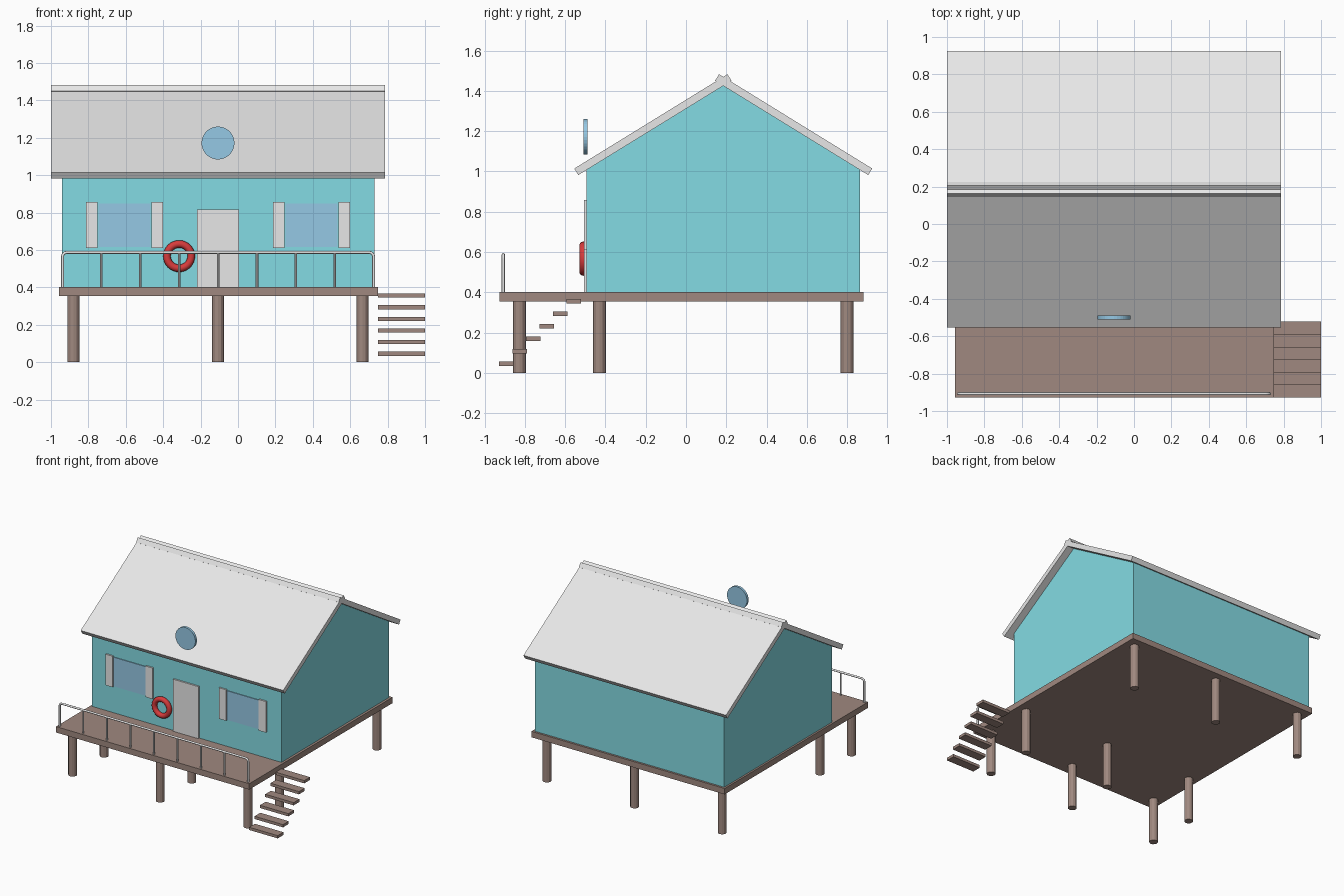
import bpy, bmesh, math
from mathutils import Matrix

if "Cube" in bpy.data.objects:
    bpy.data.objects.remove(bpy.data.objects["Cube"])

CX = -0.107  # centre line of the house


def material(name, rgb):
    m = bpy.data.materials.new(name)
    m.diffuse_color = (*rgb, 1)
    m.use_nodes = True
    m.node_tree.nodes["Principled BSDF"].inputs["Base Color"].default_value = m.diffuse_color
    return m


TURQ = material("turquoise", (0.23, 0.71, 0.77))
GREY = material("light grey", (0.8, 0.8, 0.8))
BROWN = material("wood brown", (0.35, 0.25, 0.215))
BLUE = material("glass blue", (0.30, 0.58, 0.78))
RED = material("red", (0.68, 0.045, 0.045))


def finish(name, bm, mat):
    bmesh.ops.recalc_face_normals(bm, faces=bm.faces)
    me = bpy.data.meshes.new(name)
    bm.to_mesh(me)
    bm.free()
    me.materials.append(mat)
    ob = bpy.data.objects.new(name, me)
    bpy.context.collection.objects.link(ob)
    return ob


def box(name, x0, x1, y0, y1, z0, z1, mat):
    bm = bmesh.new()
    bmesh.ops.create_cube(bm, size=1)
    for v in bm.verts:
        v.co.x = x0 if v.co.x < 0 else x1
        v.co.y = y0 if v.co.y < 0 else y1
        v.co.z = z0 if v.co.z < 0 else z1
    return finish(name, bm, mat)


def extrude_x(name, profile, x0, x1, mat):
    """Extrude a (y, z) profile along x."""
    bm = bmesh.new()
    f = bm.faces.new([bm.verts.new((x0, y, z)) for y, z in profile])
    r = bmesh.ops.extrude_face_region(bm, geom=[f])
    for v in r["geom"]:
        if isinstance(v, bmesh.types.BMVert):
            v.co.x = x1
    return finish(name, bm, mat)


def cylinder(name, loc, r, depth, sides, mat, rot=None):
    bm = bmesh.new()
    m = Matrix.Translation(loc) @ (rot or Matrix())
    bmesh.ops.create_cone(bm, cap_ends=True, segments=sides, radius1=r,
                          radius2=r, depth=depth, matrix=m)
    return finish(name, bm, mat)


# Deck and its nine stilts
box("deck", -0.957, 0.748, -0.927, 0.88, 0.355, 0.402, BROWN)
for x in (-0.88, CX, 0.666):
    for y in (-0.827, -0.43, 0.80):
        cylinder("stilt", (x, y, 0.178), 0.032, 0.356, 12, BROWN)

# Floating stair treads
for i in range(6):
    y, z = -0.557 - 0.067 * i, 0.356 - 0.0622 * i
    box("stair_tread", 0.749, 1.0, y - 0.036, y + 0.036, z - 0.011, z + 0.011, BROWN)

# House body with gable ends
RY, RZ = 0.185, 1.425
extrude_x("house_walls", [(-0.494, 0.40), (0.864, 0.40), (0.864, 1.007),
                          (RY, RZ), (-0.494, 1.007)], -0.942, 0.729, TURQ)

# Roof slabs that cross at the ridge
a = math.atan2(RZ - 1.007, RY + 0.494)
c, s, T = math.cos(a), math.sin(a), 0.038
for side, name in ((1, "roof_front"), (-1, "roof_back")):
    pts = []
    for along, up in ((-0.845, 0), (0.048, 0), (0.048, T), (-0.845, T)):
        pts.append((RY + side * (along * c - up * s), RZ + along * s + up * c))
    extrude_x(name, pts, -1.0, 0.787, GREY)

# Door, windows and shutters
box("door", CX - 0.112, CX + 0.112, -0.507, -0.49, 0.402, 0.817, GREY)
for sgn in (-1, 1):
    wx = CX + sgn * 0.5
    box("window", wx - 0.14, wx + 0.14, -0.500, -0.492, 0.616, 0.848, BLUE)
    for t in (-1, 1):
        sx = wx + t * 0.176
        box("shutter", sx - 0.031, sx + 0.031, -0.507, -0.49, 0.61, 0.857, GREY)

# Round attic window
cylinder("round_window", (CX, -0.5, 1.172), 0.088, 0.02, 32, BLUE,
         Matrix.Rotation(math.pi / 2, 4, 'X'))

# Life ring
bpy.ops.mesh.primitive_torus_add(location=(-0.315, -0.51, 0.567), rotation=(math.pi / 2, 0, 0),
                                 major_radius=0.065, minor_radius=0.02,
                                 major_segments=32, minor_segments=10)
ring = bpy.context.object
ring.name = "life_ring"
ring.data.materials.append(RED)
bpy.ops.object.shade_smooth_by_angle(angle=math.radians(50))

# Railing: bent pipe with rounded ends, plus uprights
X0, X1, YR, ZT, RB = -0.938, 0.725, -0.907, 0.587, 0.022
path = [(X0, 0.40)]
for k in range(5):
    t = math.pi - k * math.pi / 8
    path.append((X0 + RB + RB * math.cos(t), ZT - RB + RB * math.sin(t)))
path += [(X0 + X1 - x, z) for x, z in reversed(path)]
cu = bpy.data.curves.new("railing", 'CURVE')
cu.dimensions = '3D'
cu.bevel_depth = 0.008
cu.bevel_resolution = 2
sp = cu.splines.new('POLY')
sp.points.add(len(path) - 1)
for p, (x, z) in zip(sp.points, path):
    p.co = (x, YR, z, 1)
rail = bpy.data.objects.new("railing", cu)
bpy.context.collection.objects.link(rail)
cu.materials.append(GREY)
bpy.ops.object.select_all(action='DESELECT')
rail.select_set(True)
bpy.context.view_layer.objects.active = rail
bpy.ops.object.convert(target='MESH')
for i in range(1, 8):
    cylinder("railing_upright", (X0 + (X1 - X0) * i / 8, YR, 0.492), 0.007, 0.184, 8, GREY)
